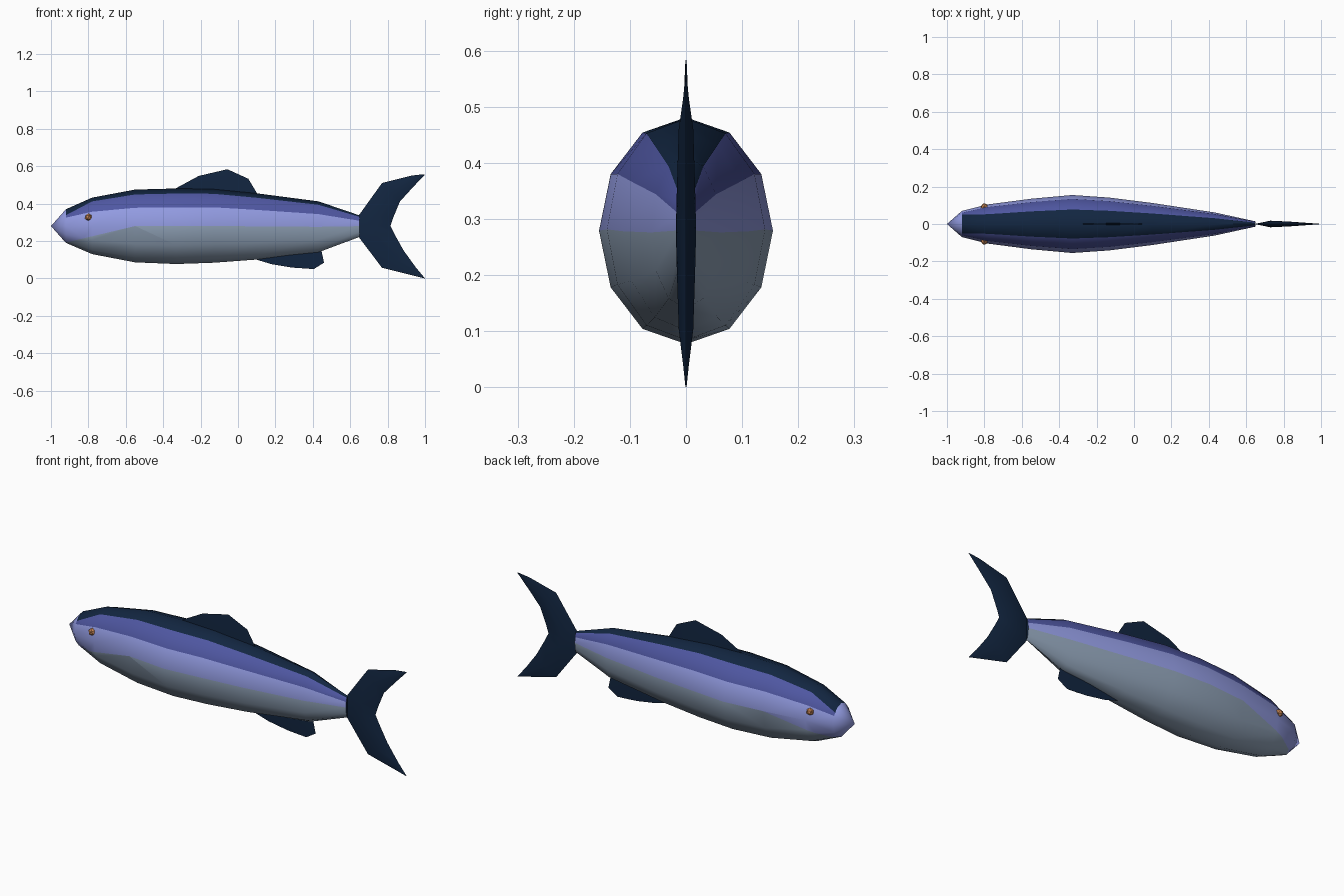
import bpy, bmesh, math
from mathutils import Vector

if "Cube" in bpy.data.objects:
    bpy.data.objects.remove(bpy.data.objects["Cube"])


def material(name, rgb):
    m = bpy.data.materials.new(name)
    m.diffuse_color = (*rgb, 1)
    m.use_nodes = True
    m.node_tree.nodes["Principled BSDF"].inputs["Base Color"].default_value = m.diffuse_color
    return m


NAVY = material("navy", (0.006, 0.019, 0.052))
PURPLE = material("purple", (0.078, 0.095, 0.36))
LAVENDER = material("lavender", (0.29, 0.33, 0.76))
GREY = material("blue grey", (0.27, 0.35, 0.46))
ORANGE = material("orange", (0.58, 0.24, 0.09))


def add_object(name, bm, mats, smooth=None):
    bmesh.ops.recalc_face_normals(bm, faces=bm.faces[:])
    mesh = bpy.data.meshes.new(name)
    bm.to_mesh(mesh)
    bm.free()
    for m in mats:
        mesh.materials.append(m)
    ob = bpy.data.objects.new(name, mesh)
    bpy.context.collection.objects.link(ob)
    if smooth:
        bpy.ops.object.select_all(action='DESELECT')
        ob.select_set(True)
        bpy.context.view_layer.objects.active = ob
        bpy.ops.object.shade_smooth_by_angle(angle=math.radians(smooth))
    return ob


# Body: twelve-sided rings (x, half width, bottom, top) with a pointed nose
RINGS = [(-0.92, 0.07, 0.19, 0.37), (-0.78, 0.105, 0.13, 0.432),
         (-0.55, 0.135, 0.086, 0.475), (-0.33, 0.155, 0.077, 0.481),
         (-0.13, 0.141, 0.084, 0.479), (0.10, 0.112, 0.101, 0.455),
         (0.43, 0.062, 0.14, 0.412), (0.65, 0.014, 0.222, 0.337)]
bm = bmesh.new()
rings = []
for x, w, lo, hi in RINGS:
    mid, h = (lo + hi) / 2, (hi - lo) / 2
    rings.append([bm.verts.new((x, w * math.sin(math.radians(30 * j)),
                                mid + h * math.cos(math.radians(30 * j)))) for j in range(12)])
nose = bm.verts.new((-1, 0, 0.28))
for j in range(12):
    k = (j + 1) % 12
    bm.faces.new((nose, rings[0][j], rings[0][k])).material_index = 2
    for a, b in zip(rings, rings[1:]):
        f = bm.faces.new((a[j], b[j], b[k], a[k]))
        f.material_index = min(j, 11 - j, 3)   # back, upper side, side, belly
bm.faces.new(rings[-1])


# Slanted colour edges on the head
def slant(p, q, below, above):
    n = Vector((p[1] - q[1], 0, q[0] - p[0])).normalized()
    co = Vector((p[0], 0, p[1]))
    if n.z < 0:
        n = -n

    def head_faces():
        return [f for f in bm.faces if f.material_index == below
                and q[0] - 0.01 < f.calc_center_median().x < p[0]]
    faces = head_faces()
    geom = faces + list({e for f in faces for e in f.edges}) + list({v for f in faces for v in f.verts})
    bmesh.ops.bisect_plane(bm, geom=geom, plane_co=co, plane_no=n, dist=1e-4)
    for f in head_faces():
        if (f.calc_center_median() - co).dot(n) > 0:
            f.material_index = above


slant((-0.55, 0.28), (-0.92, 0.192), 3, 2)
slant((-0.78, 0.412), (-0.92, 0.338), 1, 0)
add_object("body", bm, [NAVY, PURPLE, LAVENDER, GREY], 60)


# Fins: rows of (front edge, back edge, half thickness), sharp at the outline
def fin(name, rows):
    bm = bmesh.new()
    strips = []
    for a, b, t in rows:
        m = ((a[0] + b[0]) / 2, (a[1] + b[1]) / 2)
        strips.append([bm.verts.new((p[0], y, p[1]))
                       for p, y in ((a, 0), (m, t), (b, 0), (m, -t))])
    for s, r in zip(strips, strips[1:]):
        for i in range(4):
            k = (i + 1) % 4
            bm.faces.new((s[i], s[k], r[k], r[i]))
    bm.faces.new(strips[0])
    bm.faces.new(strips[-1])
    bmesh.ops.remove_doubles(bm, verts=bm.verts[:], dist=1e-5)
    add_object(name, bm, [NAVY], 30)


fin("tail_fin", [((0.99, 0.002), (1.0, 0.0), 0.001),
                 ((0.93, 0.017), (0.95, 0.06), 0.005),
                 ((0.77, 0.057), (0.885, 0.15), 0.013),
                 ((0.645, 0.222), (0.835, 0.24), 0.017),
                 ((0.645, 0.28), (0.815, 0.28), 0.018),
                 ((0.645, 0.336), (0.828, 0.32), 0.017),
                 ((0.77, 0.51), (0.865, 0.41), 0.013),
                 ((0.93, 0.55), (0.93, 0.482), 0.005),
                 ((0.99, 0.557), (1.0, 0.556), 0.001)])
fin("dorsal_fin", [((-0.36, 0.44), (0.12, 0.42), 0.006),
                   ((-0.33, 0.483), (0.10, 0.458), 0.005),
                   ((-0.21, 0.548), (0.055, 0.533), 0.003),
                   ((-0.06, 0.583), (-0.055, 0.583), 0.001)])
fin("anal_fin", [((0.08, 0.14), (0.44, 0.18), 0.006),
                 ((0.10, 0.10), (0.448, 0.14), 0.005),
                 ((0.18, 0.076), (0.46, 0.084), 0.003),
                 ((0.29, 0.058), (0.405, 0.05), 0.001)])

# Eyes: small faceted balls set into the head
for side, name in ((-1, "right_eye"), (1, "left_eye")):
    bm = bmesh.new()
    bmesh.ops.create_icosphere(bm, subdivisions=1, radius=0.02)
    bmesh.ops.translate(bm, verts=bm.verts[:], vec=(-0.8, side * 0.092, 0.328))
    add_object(name, bm, [ORANGE])
